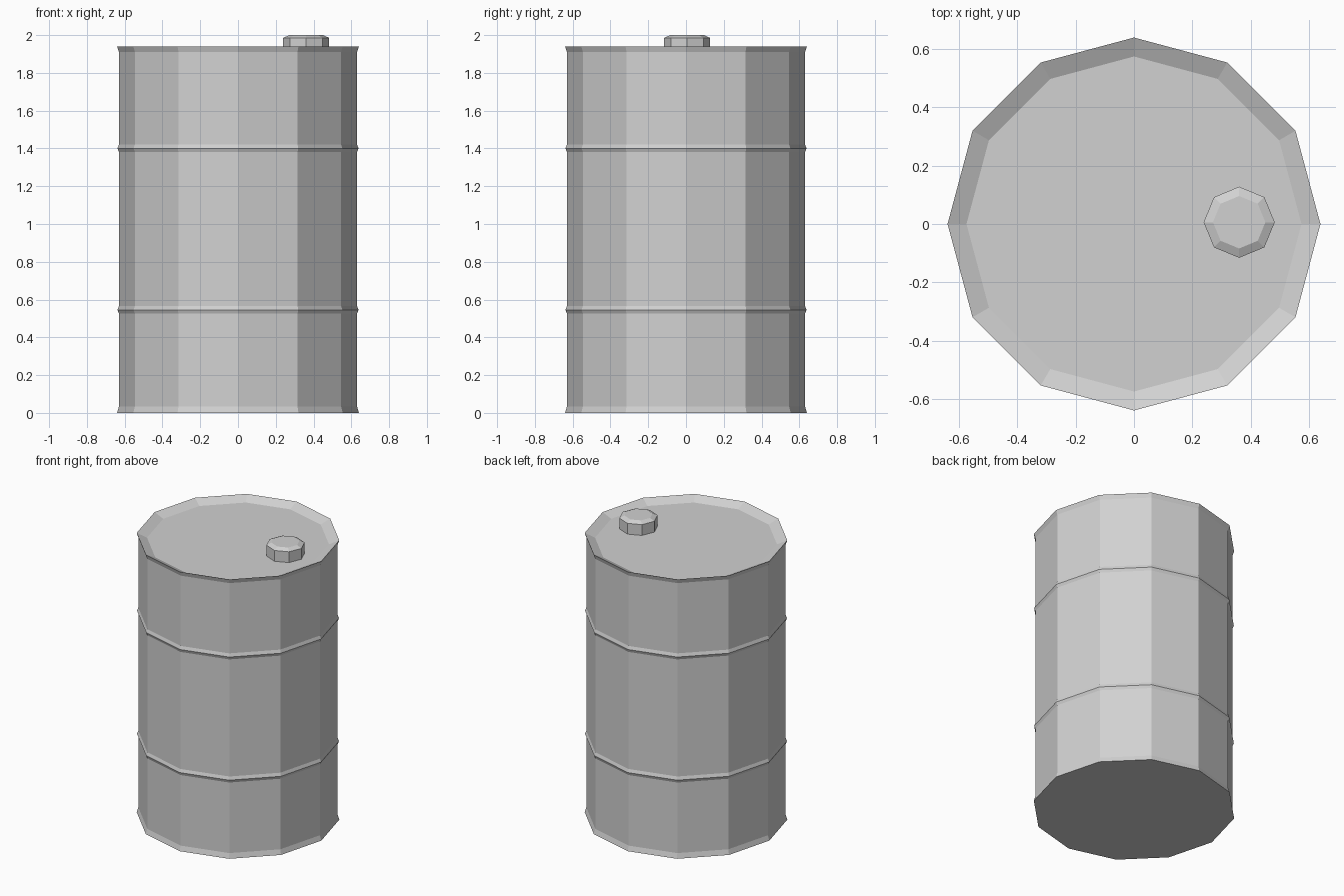
import bpy, math

cube = bpy.data.objects.get("Cube")
if cube:
    bpy.data.objects.remove(cube)

# Single painted-metal grey
grey = bpy.data.materials.new("plain_grey")
grey.use_nodes = True
colour = (0.64, 0.64, 0.64, 1)
grey.diffuse_color = colour
grey.node_tree.nodes["Principled BSDF"].inputs["Base Color"].default_value = colour


def lathe(name, profile, sides, centre=(0, 0)):
    """Revolve (radius, height) points into a closed faceted solid."""
    verts = []
    for r, z in profile:
        for i in range(sides):
            a = math.tau * i / sides
            verts.append((r * math.cos(a), r * math.sin(a), z))
    faces = [tuple(reversed(range(sides)))]
    for k in range(len(profile) - 1):
        low, high = k * sides, (k + 1) * sides
        for i in range(sides):
            j = (i + 1) % sides
            faces.append((low + i, low + j, high + j, high + i))
    last = (len(profile) - 1) * sides
    faces.append(tuple(range(last, last + sides)))
    mesh = bpy.data.meshes.new(name)
    mesh.from_pydata(verts, [], faces)
    mesh.materials.append(grey)
    obj = bpy.data.objects.new(name, mesh)
    obj.location = (*centre, 0)
    bpy.context.collection.objects.link(obj)
    return obj


# Barrel body: flared foot, two raised ribs, flared rim and sunken lid
body_r, rib_r, rim_r = 0.63, 0.638, 0.64
profile = [(rim_r, 0), (body_r, 0.035)]
for z in (0.545, 1.4):
    profile += [(body_r, z - 0.02), (rib_r, z), (body_r, z + 0.022)]
profile += [(body_r, 1.91), (rim_r, 1.94), (0.575, 1.91)]
lathe("barrel_body", profile, 12)

# Octagonal filler cap with a chamfered top
lathe("filler_cap", [(0.122, 1.9), (0.122, 1.985), (0.09, 2)], 8, (0.361, 0.006))
